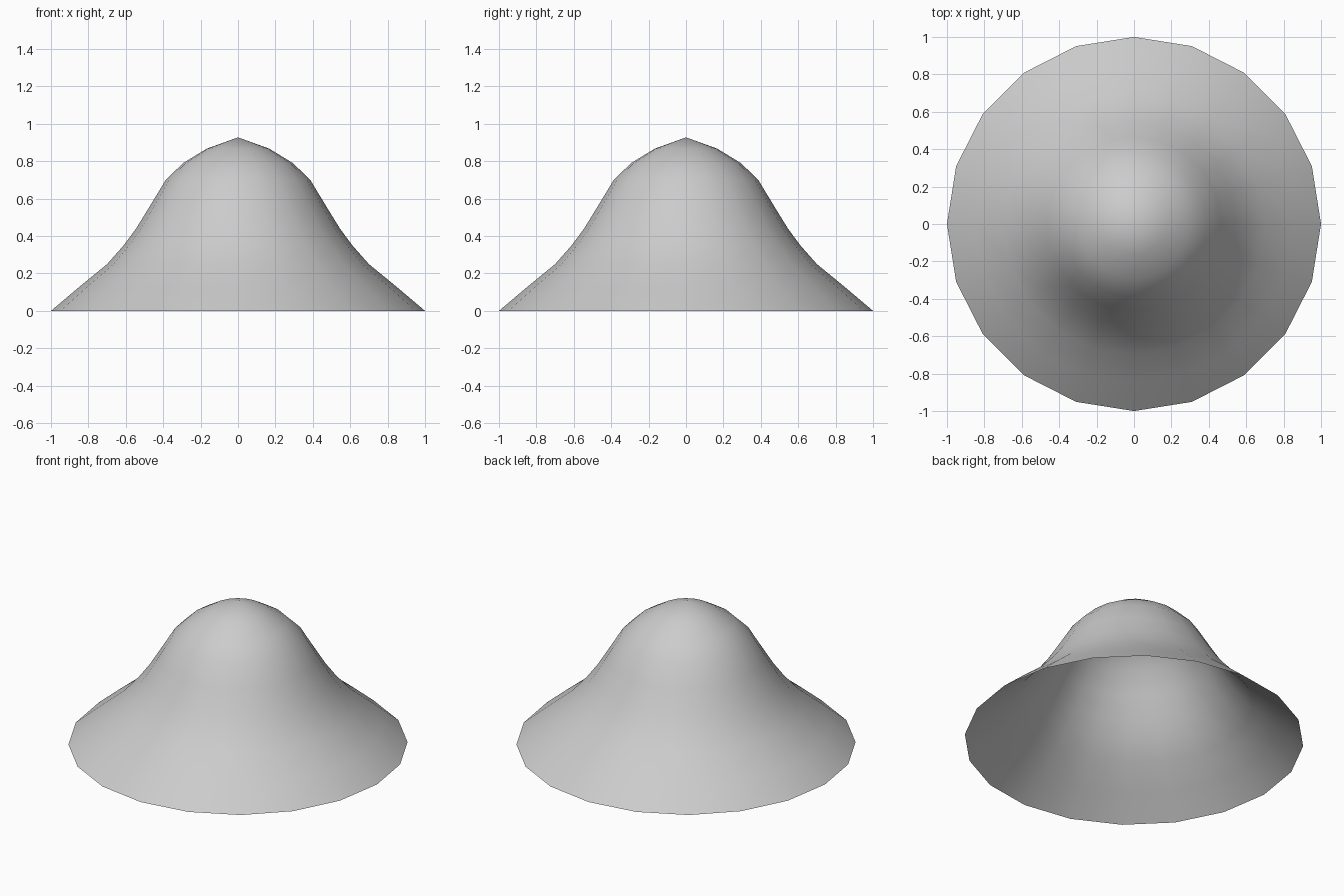
import bpy, bmesh, math

if "Cube" in bpy.data.objects:
    bpy.data.objects.remove(bpy.data.objects["Cube"])

SIDES = 20
# Bell outline from rim to just below the tip: (radius, height)
PROFILE = [(1.0, 0.0), (0.85, 0.127), (0.70, 0.25), (0.61, 0.352), (0.545, 0.44),
           (0.465, 0.57), (0.388, 0.698), (0.294, 0.79), (0.168, 0.867)]
TIP = 0.928

bm = bmesh.new()

# Rings of the open bell
rings = [[bm.verts.new((r * math.cos(2 * math.pi * i / SIDES),
                        r * math.sin(2 * math.pi * i / SIDES), z))
          for i in range(SIDES)] for r, z in PROFILE]
for low, high in zip(rings, rings[1:]):
    for i in range(SIDES):
        j = (i + 1) % SIDES
        bm.faces.new((low[i], low[j], high[j], high[i]))

# Pointed crown
tip = bm.verts.new((0, 0, TIP))
for i in range(SIDES):
    bm.faces.new((rings[-1][i], rings[-1][(i + 1) % SIDES], tip))

# Smooth single-sheet surface, open underneath
for f in bm.faces:
    f.smooth = True
mesh = bpy.data.meshes.new("bell_surface")
bm.to_mesh(mesh)
bm.free()
obj = bpy.data.objects.new("bell_surface", mesh)
bpy.context.collection.objects.link(obj)
